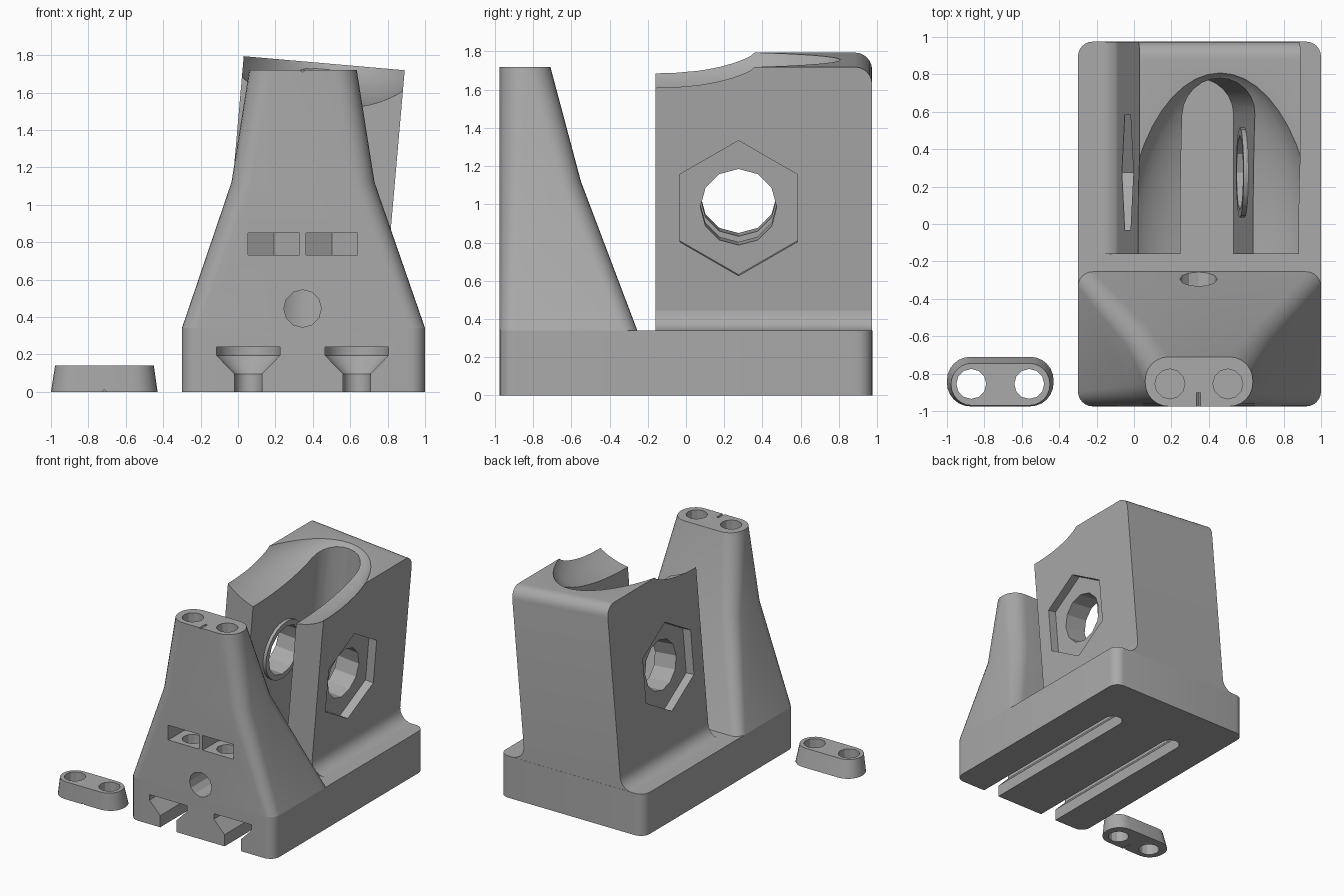
import bpy, bmesh
from math import sin, cos, pi, radians
from mathutils import Matrix, Vector

cube = bpy.data.objects.get("Cube")
if cube:
    bpy.data.objects.remove(cube)

grey = bpy.data.materials.new("plain grey")
grey.use_nodes = True
COLOUR = (0.4, 0.4, 0.4, 1)
grey.diffuse_color = COLOUR
grey.node_tree.nodes["Principled BSDF"].inputs["Base Color"].default_value = COLOUR


def loft(name, rings, frame=None):
    """Skin a stack of equal-length point rings and cap both ends."""
    bm = bmesh.new()
    rows = [[bm.verts.new(p) for p in ring] for ring in rings]
    for a, b in zip(rows, rows[1:]):
        for i in range(len(a)):
            j = (i + 1) % len(a)
            bm.faces.new((a[i], a[j], b[j], b[i]))
    bm.faces.new(rows[0])
    bm.faces.new(rows[-1])
    bmesh.ops.recalc_face_normals(bm, faces=bm.faces)
    if frame:
        bm.transform(frame)
    mesh = bpy.data.meshes.new(name)
    bm.to_mesh(mesh)
    bm.free()
    mesh.materials.append(grey)
    obj = bpy.data.objects.new(name, mesh)
    bpy.context.collection.objects.link(obj)
    return obj


def arc(cx, cy, r, start, end, n=6):
    return [(cx + r * cos(radians(start + (end - start) * i / n)),
             cy + r * sin(radians(start + (end - start) * i / n))) for i in range(n + 1)]


def rounded(x0, x1, y0, y1, r, z):
    pts = (arc(x1 - r, y1 - r, r, 0, 90) + arc(x0 + r, y1 - r, r, 90, 180)
           + arc(x0 + r, y0 + r, r, 180, 270) + arc(x1 - r, y0 + r, r, 270, 360))
    return [(x, y, z) for x, y in pts]


def dead_end(x, w, y0, y1, z):
    """Straight slot outline, open at y0 and rounded about y1."""
    pts = [(x - w, y0), (x + w, y0)] + arc(x, y1, w, 0, 180, 12)
    return [(px, py, z) for px, py in pts]


def prism(name, centre, axis, r, length, sides=12, turn=0.0, frame=None):
    """Regular prism centred on a point, along x, y or z."""
    rings = []
    for d in (-length / 2, length / 2):
        ring = []
        for i in range(sides):
            a = turn + 2 * pi * i / sides
            u, v = r * cos(a), r * sin(a)
            off = {"x": (d, u, v), "y": (u, d, v), "z": (u, v, d)}[axis]
            ring.append(Vector(centre) + Vector(off))
        rings.append(ring)
    return loft(name, rings, frame)


def combine(target, tools, operation="DIFFERENCE"):
    bpy.context.view_layer.objects.active = target
    for tool in tools:
        tool.hide_render = True
        mod = target.modifiers.new("combine", "BOOLEAN")
        mod.operation = operation
        mod.solver = "EXACT"
        mod.object = tool
        bpy.ops.object.modifier_apply(modifier=mod.name)
        bpy.data.objects.remove(tool)


LEFT, RIGHT, FRONT, BACK, DECK = -0.30, 1.0, -0.975, 0.975, 0.34
MID = 0.345

# Base plate with two stepped bolt slots
base = loft("base", [rounded(LEFT, RIGHT, FRONT, BACK, 0.08, z) for z in (0, DECK)])
steps = [(0.073, -0.05), (0.073, 0.095), (0.17, 0.195), (0.17, 0.24)]
combine(base, [loft("bolt_slot", [dead_end(x, w, -1.1, 0.5, z) for w, z in steps])
               for x in (0.055, 0.635)])

# Front tower with rod holes, nut pockets and a cross hole
tower = loft("front_tower", [
    rounded(LEFT, RIGHT, FRONT, -0.255, 0.08, DECK),
    rounded(-0.035, 0.73, FRONT, -0.55, 0.11, 1.12),
    rounded(0.06, 0.635, FRONT, -0.71, 0.125, 1.72)])
tools = [prism("cross_hole", (MID, -0.6, 0.445), "y", 0.1, 1.2),
         prism("top_groove", (MID, -0.95, 1.72), "y", 0.01, 0.1, 8)]
for x in (0.192, 0.502):
    tools.append(prism("rod_hole", (x, -0.855, 1.25), "z", 0.08, 1.2))
    w = 0.138
    outline = [(x - w, -1.1), (x + w, -1.1), (x + w, -0.775), (x, -0.695), (x - w, -0.775)]
    tools.append(loft("nut_pocket", [[(px, py, z) for px, py in outline] for z in (0.73, 0.85)]))
combine(tower, tools)

# Loose clamp bar
bar = loft("clamp_bar", [rounded(-1.0, -0.43, FRONT, -0.71, 0.125, 0),
                         rounded(-0.978, -0.45, FRONT + 0.005, -0.745, 0.11, 0.14)])
combine(bar, [prism("bar_hole", (x, -0.855, 0.07), "z", 0.08, 0.4) for x in (-0.87, -0.56)]
        + [prism("bar_groove", (-0.715, -0.95, 0), "y", 0.01, 0.1, 8)])

# Leaning rear block: side profile with a rounded top back edge
lean = Matrix.Translation((0.337, 0, DECK)) @ Matrix.Rotation(radians(5), 4, "Y")
HALF, TOP, GAP, NOSE = 0.432, 1.422, 0.195, -0.16
tail = BACK - 0.001
side = [(NOSE, -0.04), (tail, -0.04)] + arc(tail - 0.09, TOP - 0.09, 0.09, 0, 90) + [(NOSE, TOP)]
block = loft("rear_block", [[(x, y, z) for y, z in side] for x in (-HALF, HALF)], lean)

# Open channel and scooped seat
channel = loft("channel", [dead_end(0, GAP, -0.5, 0.585, z) for z in (-0.3, 1.8)], lean)
bpy.ops.mesh.primitive_uv_sphere_add(segments=48, ring_count=24, radius=1)
scoop = bpy.context.object
scoop.data.materials.append(grey)
scoop.data.transform(lean @ Matrix.Translation((0, NOSE, TOP + 0.06))
                     @ Matrix.Diagonal((0.525, 0.99, 0.30, 1)))
combine(block, [channel, scoop])

# Raised rings on the channel walls, then the pivot hole and hex pockets
PY, PZ = 0.275, 0.68
combine(block, [prism("ring", (s * (GAP + 0.01), PY, PZ), "x", 0.24, 0.07, 24, 0, lean)
                for s in (-1, 1)], "UNION")
combine(block, [prism("hex_pocket", (s * HALF, PY, PZ), "x", 0.355, 0.14, 6, pi / 2, lean)
                for s in (-1, 1)]
        + [prism("pivot_hole", (0, PY, PZ), "x", 0.2, 1.5, 12, 0, lean)])

# Concave fillets where the block meets the base
fillets = []
for s, wall, name in ((-1, -0.097, "fillet_right"), (1, 0.77, "fillet_left")):
    r = 0.105
    pts = [(wall + 0.0096 + s * (r - r * cos(a)), DECK + r - r * sin(a))
           for a in [pi / 2 * i / 6 for i in range(7)]]
    pts += [(wall + s * r, DECK - 0.03), (wall - s * 0.06, DECK - 0.03), (wall - s * 0.06, DECK + r)]
    fillets.append(loft(name, [[(x, y, z) for x, z in pts] for y in (NOSE, tail)]))

# Smooth the rounded surfaces, keep the edges
bpy.ops.object.select_all(action="DESELECT")
for obj in [base, tower, bar, block] + fillets:
    obj.select_set(True)
bpy.context.view_layer.objects.active = block
bpy.ops.object.shade_smooth_by_angle(angle=radians(25))
